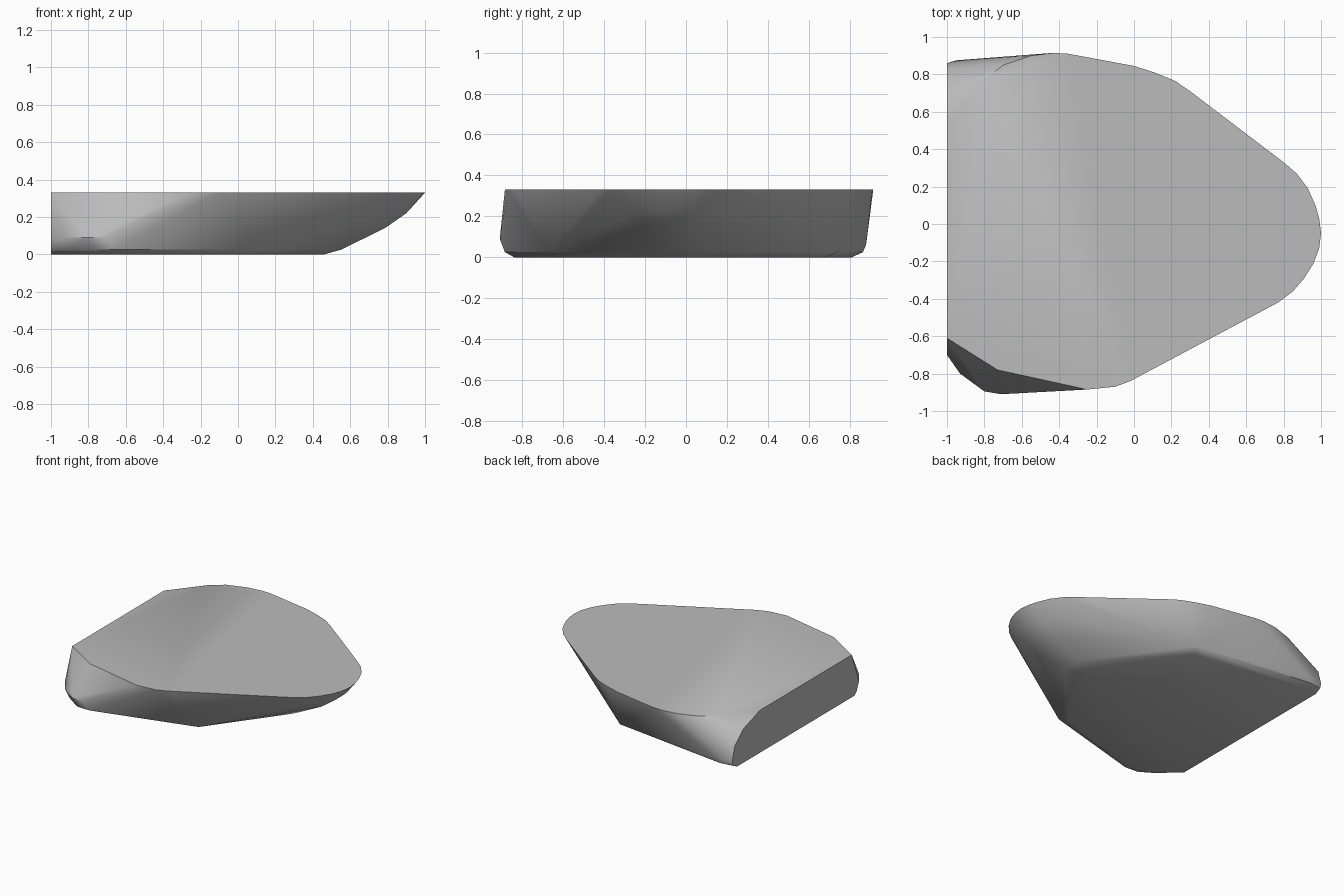
import bpy
import bmesh
import math

default_cube = bpy.data.objects.get("Cube")
if default_cube:
    bpy.data.objects.remove(default_cube, do_unlink=True)


def make_material(name, colour):
    material = bpy.data.materials.new(name)
    material.use_nodes = True
    material.diffuse_color = colour
    shader = next(n for n in material.node_tree.nodes if n.type == 'BSDF_PRINCIPLED')
    shader.inputs["Base Color"].default_value = colour
    return material


def level(height, outline):
    """Lift a flat outline to one height."""
    return [(x, y, height) for x, y in outline]


# Flat upper face, rounded at the nose and cut straight at the tail
top_outline = [
    (-1, 0.52), (-0.8, 0.77), (-0.7, 0.85), (-0.55, 0.9), (-0.43, 0.915),
    (-0.35, 0.91), (0, 0.845), (0.11, 0.81), (0.22, 0.765), (0.3, 0.71),
    (0.8, 0.33), (0.87, 0.27), (0.93, 0.19), (0.97, 0.1), (0.99, 0.03),
    (1, -0.05), (0.99, -0.13), (0.96, -0.21), (0.91, -0.29), (0.85, -0.36),
    (0.77, -0.42), (-0.02, -0.84), (-0.1, -0.87), (-0.25, -0.885),
    (-0.6, -0.81), (-0.73, -0.78), (-1, -0.61),
]

# Belly: a resting face and a slightly wider worn rim
base_outline = [
    (-1, -0.64), (-0.85, -0.78), (-0.7, -0.84), (0.08, -0.62),
    (0.46, -0.08), (0.46, 0.05), (0.02, 0.68), (-0.9, 0.81), (-1, 0.8),
]
rim_outline = [
    (-1, -0.67), (-0.9, -0.79), (-0.77, -0.88), (-0.66, -0.885),
    (0.13, -0.67), (0.55, -0.1), (0.55, 0.05), (0.05, 0.74),
    (-0.9, 0.865), (-1, 0.85),
]

# Bulges on the nose, the front shoulder and the rounded tail corner
nose = level(0.14, [(0.7, -0.22), (0.785, -0.1), (0.785, 0.04), (0.7, 0.16)])
nose += level(0.22, [(0.83, -0.24), (0.9, -0.1), (0.9, 0.04), (0.83, 0.18)])
shoulder = level(0.09, [(-1, -0.7), (-0.93, -0.8), (-0.8, -0.895), (-0.71, -0.91)])
tail = [(-1, 0.72, 0.265), (-1, 0.83, 0.17)]
tail += level(0.06, [(-1, 0.86), (-0.95, 0.875), (-0.88, 0.88)])

# Wrap the outlines into one convex stone
points = level(0.33, top_outline) + level(0, base_outline) + level(0.025, rim_outline)
points += nose + shoulder + tail
bm = bmesh.new()
for point in points:
    bm.verts.new(point)
hull = bmesh.ops.convex_hull(bm, input=bm.verts)
loose = {v for v in hull["geom_interior"] + hull["geom_unused"]
         if isinstance(v, bmesh.types.BMVert) and v.is_valid}
bmesh.ops.delete(bm, geom=list(loose), context='VERTS')
bmesh.ops.dissolve_limit(bm, angle_limit=math.radians(1),
                         verts=bm.verts, edges=bm.edges)
bmesh.ops.recalc_face_normals(bm, faces=bm.faces)

mesh = bpy.data.meshes.new("stone_slab")
bm.to_mesh(mesh)
bm.free()
mesh.materials.append(make_material("stone grey", (0.5, 0.5, 0.5, 1)))

stone_slab = bpy.data.objects.new("stone_slab", mesh)
bpy.context.collection.objects.link(stone_slab)

# Soft worn sides with crisp cut edges
bpy.ops.object.select_all(action='DESELECT')
stone_slab.select_set(True)
bpy.context.view_layer.objects.active = stone_slab
bpy.ops.object.shade_smooth_by_angle(angle=math.radians(35))
